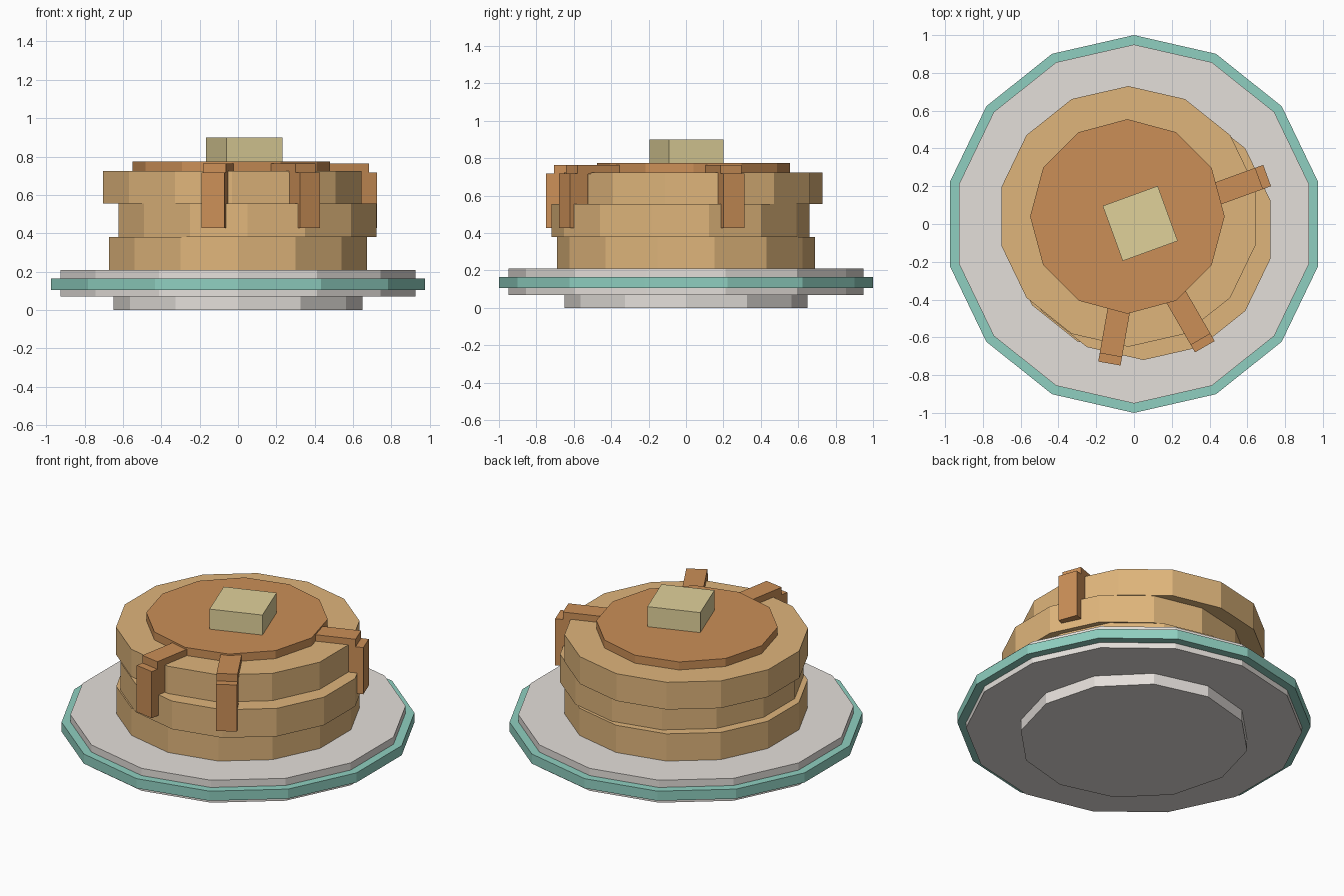
import bpy, bmesh, math
from mathutils import Matrix, Vector

if "Cube" in bpy.data.objects:
    bpy.data.objects.remove(bpy.data.objects["Cube"])


def material(name, r, g, b):
    """Flat colour from 0-255 sRGB values, stored as linear."""
    m = bpy.data.materials.new(name)
    m.diffuse_color = [((c / 255 + 0.055) / 1.055) ** 2.4 for c in (r, g, b)] + [1]
    m.use_nodes = True
    m.node_tree.nodes["Principled BSDF"].inputs["Base Color"].default_value = m.diffuse_color
    return m


china = material("warm white china", 228, 223, 218)
teal = material("teal glaze", 143, 207, 192)
batter = material("golden pancake", 223, 181, 123)
syrup = material("amber syrup", 203, 143, 87)
butter = material("pale butter", 224, 209, 154)


def add_object(name, bm, mat):
    mesh = bpy.data.meshes.new(name)
    bm.to_mesh(mesh)
    bm.free()
    mesh.materials.append(mat)
    obj = bpy.data.objects.new(name, mesh)
    bpy.context.collection.objects.link(obj)
    return obj


def disc(name, sides, radius, z0, z1, mat, x=0, y=0):
    """Upright prism with one corner pointing to +y."""
    bm = bmesh.new()
    ring = [bm.verts.new((x + radius * math.sin(-math.tau * i / sides),
                          y + radius * math.cos(math.tau * i / sides), z0))
            for i in range(sides)]
    base = bm.faces.new(ring)
    top = bmesh.ops.extrude_face_region(bm, geom=[base])["geom"]
    bmesh.ops.translate(bm, vec=(0, 0, z1 - z0),
                        verts=[v for v in top if isinstance(v, bmesh.types.BMVert)])
    bmesh.ops.recalc_face_normals(bm, faces=bm.faces)
    return add_object(name, bm, mat)


def box(name, low, high, mat, angle=0, centre=(0, 0, 0)):
    """Box between two corners, turned about z, then moved."""
    low, high = Vector(low), Vector(high)
    bm = bmesh.new()
    bmesh.ops.create_cube(bm, size=1, matrix=Matrix.Translation(centre)
                          @ Matrix.Rotation(math.radians(angle), 4, "Z")
                          @ Matrix.Translation((low + high) / 2)
                          @ Matrix.Diagonal((*(high - low), 1)))
    return add_object(name, bm, mat)


# Plate: foot, body and coloured rim
disc("plate_foot", 12, 0.65, 0.0, 0.08, china)
disc("plate_body", 14, 0.95, 0.07, 0.21, china)
disc("plate_rim", 14, 1.0, 0.105, 0.165, teal)

# Three pancakes stacked slightly off-centre
disc("pancake_bottom", 14, 0.69, 0.21, 0.38, batter)
disc("pancake_middle", 14, 0.69, 0.38, 0.555, batter, 0.05, -0.03)
disc("pancake_top", 14, 0.69, 0.555, 0.725, batter, -0.03, 0.04)

# Syrup pool with three drips over the edge
disc("syrup_pool", 12, 0.515, 0.725, 0.775, syrup, -0.035, 0.04)
for n, angle in enumerate((20, -60, -100), 1):
    box(f"syrup_run_{n}", (0.40, -0.06, 0.715), (0.705, 0.06, 0.765), syrup, angle)
    box(f"syrup_drip_{n}", (0.64, -0.06, 0.427), (0.75, 0.06, 0.718), syrup, angle)

# Butter pat
box("butter_pat", (-0.155, -0.155, 0.77), (0.155, 0.155, 0.9), butter, 20, (0.033, 0.003, 0))
